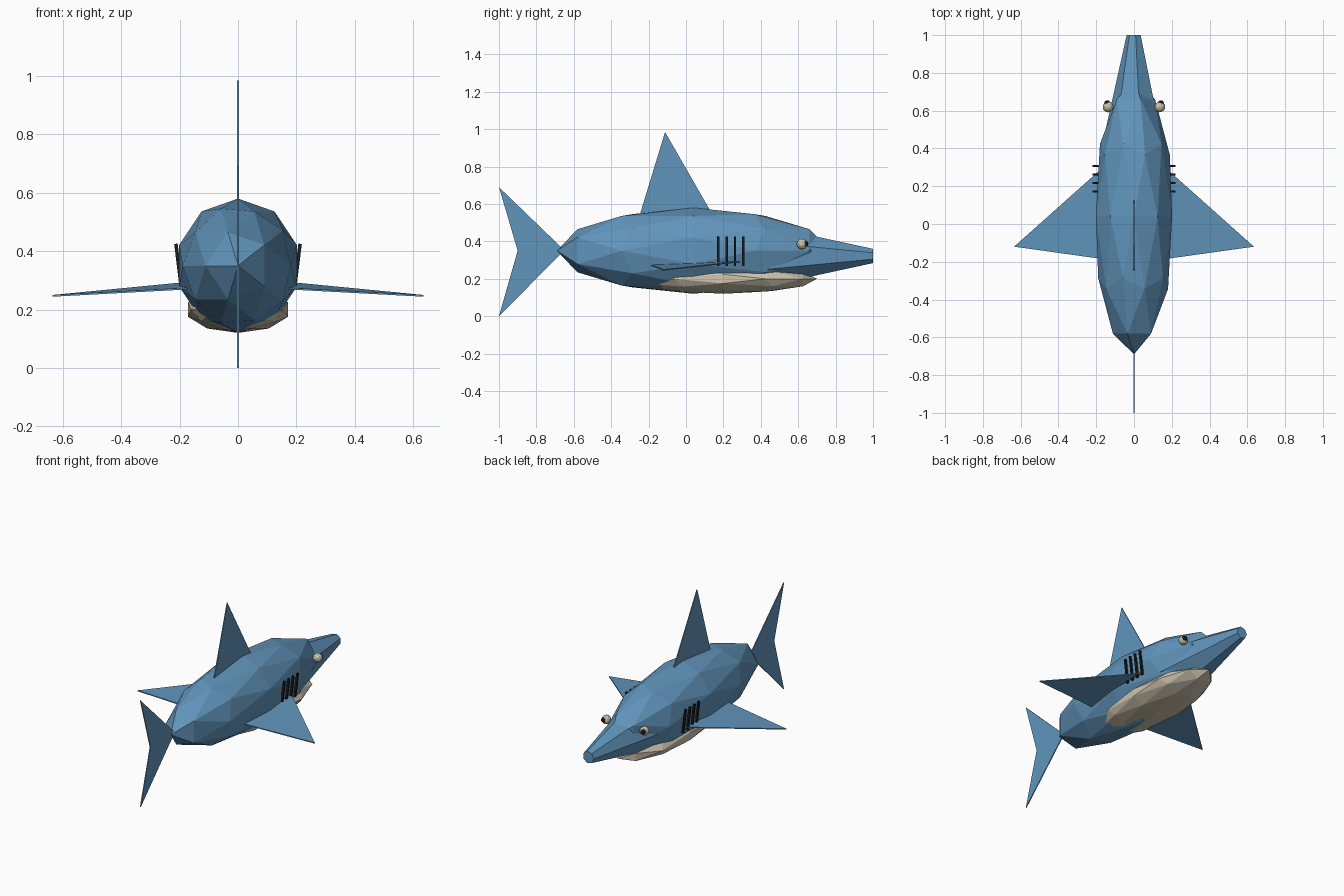
import bpy, bmesh
from math import radians
from mathutils import Matrix, Vector

if "Cube" in bpy.data.objects:
    bpy.data.objects.remove(bpy.data.objects["Cube"])


def material(name, rgb):
    m = bpy.data.materials.new(name)
    m.diffuse_color = (*rgb, 1)
    m.use_nodes = True
    m.node_tree.nodes["Principled BSDF"].inputs["Base Color"].default_value = m.diffuse_color
    return m


BLUE = material("blue skin", (0.12, 0.30, 0.50))
CREAM = material("cream", (0.62, 0.56, 0.43))
BLACK = material("black", (0.012, 0.012, 0.014))


def finish(name, bm, mat):
    bmesh.ops.recalc_face_normals(bm, faces=bm.faces)
    me = bpy.data.meshes.new(name)
    bm.to_mesh(me)
    bm.free()
    me.materials.append(mat)
    ob = bpy.data.objects.new(name, me)
    bpy.context.collection.objects.link(ob)
    return ob


def ellipsoid(name, centre, radii, mat, subdiv=2):
    # faceted ball with its pole pointing along the length of the fish
    bm = bmesh.new()
    bmesh.ops.create_icosphere(bm, subdivisions=subdiv, radius=1,
        matrix=Matrix.Translation(centre) @ Matrix.Diagonal((*radii, 1))
        @ Matrix.Rotation(radians(-90), 4, 'X'))
    return finish(name, bm, mat)


def fin(name, outline, mat, offset):
    # thin plate: outline shifted to both sides and bridged
    bm = bmesh.new()
    off = Vector(offset)
    a, b = ([bm.verts.new(Vector(p) + s * off) for p in outline] for s in (1, -1))
    bm.faces.new(a)
    bm.faces.new(b[::-1])
    for i in range(len(a)):
        j = (i + 1) % len(a)
        bm.faces.new((a[i], b[i], b[j], a[j]))
    return finish(name, bm, mat)


# Body and pale belly
ellipsoid("body", (0, 0.04, 0.35), (0.212, 0.73, 0.23), BLUE)
ellipsoid("belly", (0, 0.20, 0.20), (0.18, 0.50, 0.08), CREAM)

# Seven-sided blunt snout
bm = bmesh.new()
bmesh.ops.create_cone(bm, cap_ends=True, segments=7, radius1=0.168, radius2=0.039,
    depth=0.58,
    matrix=Matrix.Translation((0, 0.71, 0.322)) @ Matrix.Rotation(radians(-90), 4, 'X')
    @ Matrix.Rotation(radians(-13), 4, 'Z'))
finish("snout", bm, BLUE)

# Dorsal and tail fins
fin("dorsal_fin", [(0, -0.26, 0.50), (0, 0.155, 0.52), (0, -0.112, 0.985)],
    BLUE, (0.003, 0, 0))
fin("tail_fin", [(0, -0.65, 0.352), (0, -1, 0.69), (0, -0.9, 0.35), (0, -1, 0)],
    BLUE, (0.003, 0, 0))

for s, side in ((-1, "left"), (1, "right")):
    # Side fins
    fin(side + "_side_fin",
        [(s * 0.17, 0.295, 0.292), (s * 0.17, -0.185, 0.272), (s * 0.635, -0.12, 0.247)],
        BLUE, (0, 0, 0.003))
    # Eyes
    ellipsoid(side + "_eye", (s * 0.137, 0.62, 0.386), (0.029,) * 3, CREAM)
    ellipsoid(side + "_pupil", (s * 0.142, 0.638, 0.388), (0.017,) * 3, BLACK)
    # Gill slits
    for i in range(4):
        bm = bmesh.new()
        bmesh.ops.create_cube(bm, size=1,
            matrix=Matrix.Translation((s * 0.203, 0.172 + 0.045 * i, 0.347))
            @ Matrix.Rotation(radians(s * 7), 4, 'Y')
            @ Matrix.Diagonal((0.012, 0.013, 0.158, 1)))
        finish(f"{side}_gill_{i + 1}", bm, BLACK)
